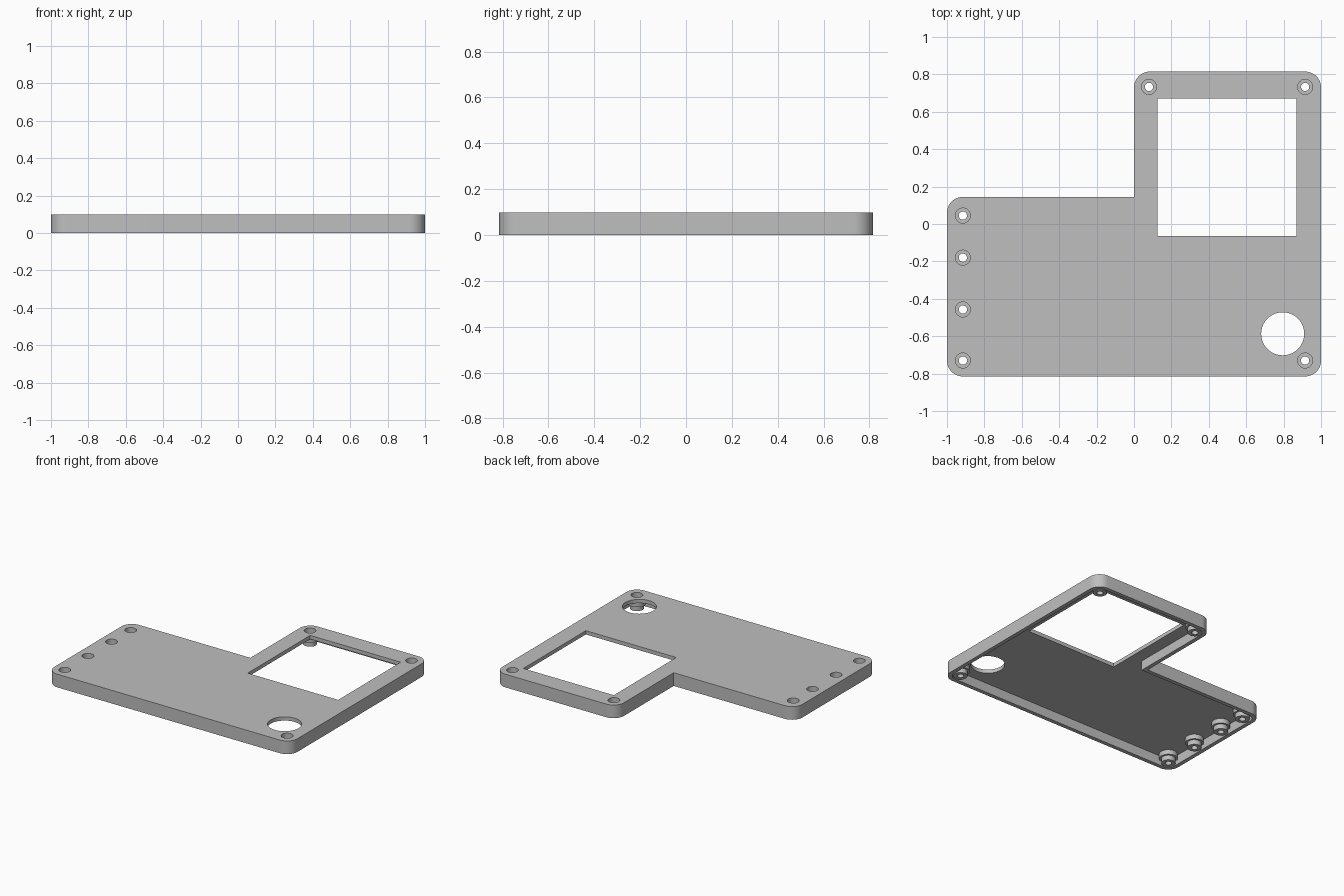
import bpy, bmesh, math
from mathutils import Vector

cube = bpy.data.objects.get("Cube")
if cube:
    bpy.data.objects.remove(cube, do_unlink=True)

HEIGHT, UNDERSIDE, WALL, RADIUS = 0.098, 0.07, 0.03, 0.085

grey = bpy.data.materials.new("plain grey")
grey.use_nodes = True
grey.diffuse_color = (0.52, 0.52, 0.52, 1)
grey.node_tree.nodes["Principled BSDF"].inputs["Base Color"].default_value = grey.diffuse_color


def make_object(name, bm):
    bmesh.ops.recalc_face_normals(bm, faces=bm.faces)
    mesh = bpy.data.meshes.new(name)
    bm.to_mesh(mesh)
    bm.free()
    mesh.materials.append(grey)
    obj = bpy.data.objects.new(name, mesh)
    bpy.context.collection.objects.link(obj)
    return obj


def prism(name, points, low, high):
    """Extrude a flat outline between two heights."""
    bm = bmesh.new()
    face = bm.faces.new([bm.verts.new((x, y, low)) for x, y in points])
    top = bmesh.ops.extrude_face_region(bm, geom=[face])["geom"]
    bmesh.ops.translate(bm, vec=(0, 0, high - low),
                        verts=[v for v in top if isinstance(v, bmesh.types.BMVert)])
    return make_object(name, bm)


def circle(x, y, r, steps=48):
    return [(x + r * math.cos(a), y + r * math.sin(a))
            for a in (2 * math.pi * i / steps for i in range(steps))]


def outline(inset):
    """L-shaped outline, counter-clockwise, with rounded outer corners."""
    e, s, r = 1 - inset, 0.815 - inset, RADIUS - inset
    notch = (inset, 0.145 - inset)
    corners = [((-e, -s), 180), ((e, -s), 270), ((e, s), 0),
               ((notch[0], s), 90), (notch, None), ((-e, notch[1]), 90)]
    points = []
    for (x, y), start in corners:
        if start is None:
            points.append((x, y))
            continue
        middle = math.radians(start + 45)
        cx = x - math.copysign(r, math.cos(middle))
        cy = y - math.copysign(r, math.sin(middle))
        for i in range(13):
            a = math.radians(start + 90 * i / 12)
            points.append((cx + r * math.cos(a), cy + r * math.sin(a)))
    return points


def cut(target, cutter):
    cutter.hide_render = True
    mod = target.modifiers.new("cut", 'BOOLEAN')
    mod.operation, mod.solver, mod.object = 'DIFFERENCE', 'EXACT', cutter
    bpy.context.view_layer.objects.active = target
    bpy.ops.object.modifier_apply(modifier=mod.name)
    bpy.data.objects.remove(cutter, do_unlink=True)


def smooth(obj):
    bpy.ops.object.select_all(action='DESELECT')
    obj.select_set(True)
    bpy.context.view_layer.objects.active = obj
    bpy.ops.object.shade_smooth_by_angle(angle=math.radians(30))


# Hollow cover, open at the bottom
cover = prism("cover", outline(0), 0, HEIGHT)
cut(cover, prism("cavity", outline(WALL), -0.1, UNDERSIDE))

# Rectangular window and round opening
window = [(0.125, -0.065), (0.87, -0.065), (0.87, 0.67), (0.125, 0.67)]
cut(cover, prism("window_cutter", window, -0.1, 0.2))
cut(cover, prism("opening_cutter", circle(0.795, -0.587, 0.115, 64), -0.1, 0.2))

# Screw bosses: stepped rings with a deep recess for the screw head
boss_profile = [(0.022, 0), (0.048, 0), (0.048, 0.035), (0.062, 0.035),
                (0.062, UNDERSIDE), (0.04, UNDERSIDE), (0.04, 0.045), (0.022, 0.045)]
screws = [(-0.915, 0.045), (-0.915, -0.18), (-0.915, -0.457), (-0.915, -0.73),
          (0.915, -0.73), (0.915, 0.733), (0.08, 0.733)]
for number, (x, y) in enumerate(screws, 1):
    cut(cover, prism("screw_cutter", circle(x, y, 0.04), -0.1, 0.2))
    bm = bmesh.new()
    ring = [bm.verts.new((r, 0, z)) for r, z in boss_profile]
    edges = [bm.edges.new((ring[i - 1], ring[i])) for i in range(len(ring))]
    bmesh.ops.spin(bm, geom=ring + edges, cent=(0, 0, 0), axis=(0, 0, 1),
                   angle=2 * math.pi, steps=48, use_merge=True)
    bmesh.ops.remove_doubles(bm, verts=bm.verts, dist=0.0001)
    boss = make_object(f"screw_boss_{number}", bm)
    boss.location = Vector((x, y, 0))
    smooth(boss)

smooth(cover)
